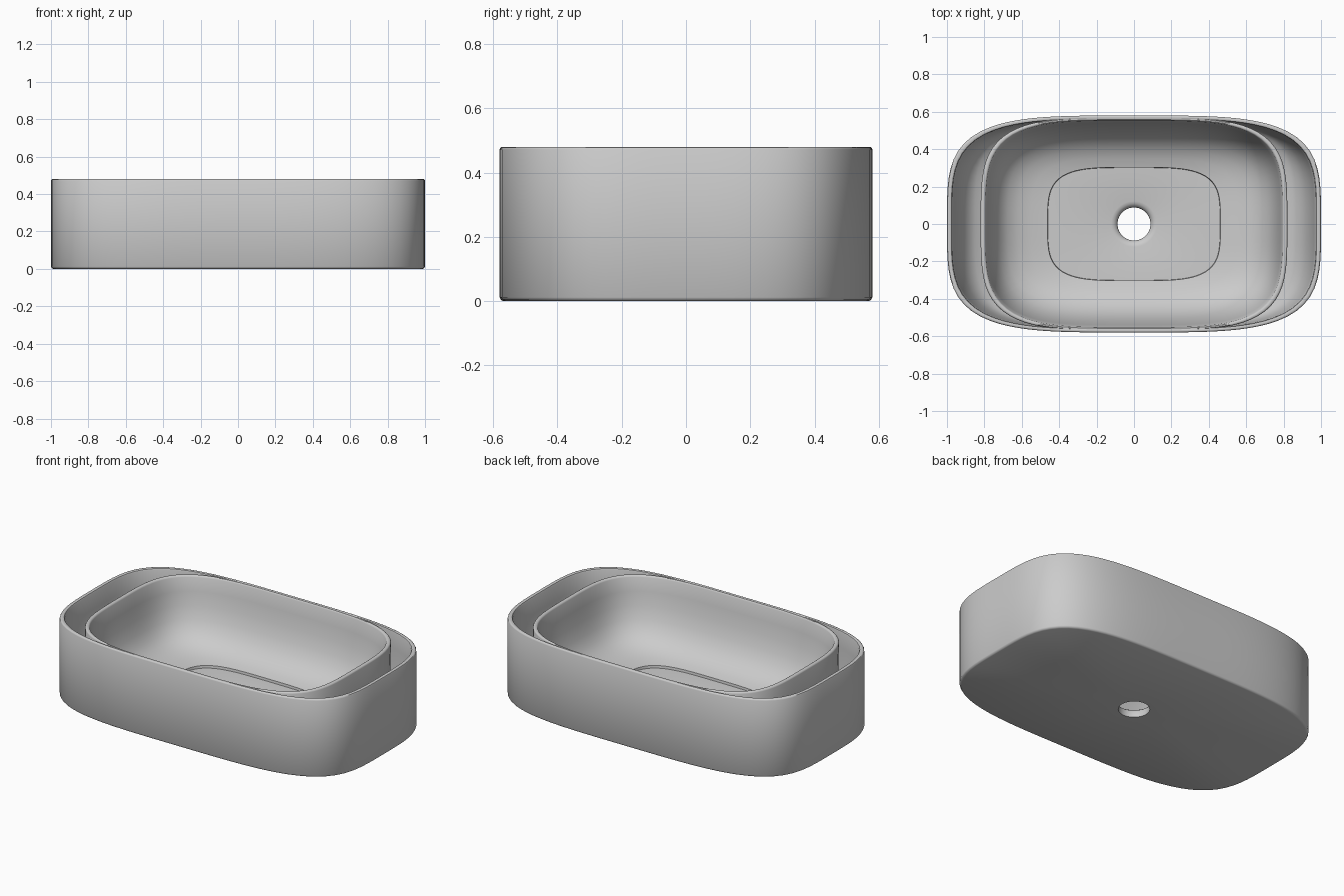
import bpy, bmesh
from math import sin, cos, pi

SEGMENTS = 128


def ring_points(a, b, z, n):
    """Superellipse outline sampled evenly by direction."""
    pts = []
    for i in range(SEGMENTS):
        t = 2 * pi * i / SEGMENTS
        r = (abs(cos(t) / a) ** n + abs(sin(t) / b) ** n) ** (-1 / n)
        pts.append((r * cos(t), r * sin(t), z))
    return pts


def loft(name, rings):
    """Skin a stack of superellipse rings (half x, half y, z, exponent)."""
    bm = bmesh.new()
    loops = [[bm.verts.new(p) for p in ring_points(*r)] for r in rings]
    for lo, hi in zip(loops, loops[1:]):
        for i in range(SEGMENTS):
            j = (i + 1) % SEGMENTS
            bm.faces.new((lo[i], lo[j], hi[j], hi[i]))
    me = bpy.data.meshes.new(name)
    bm.to_mesh(me)
    bm.free()
    ob = bpy.data.objects.new(name, me)
    bpy.context.collection.objects.link(ob)
    bpy.ops.object.select_all(action='DESELECT')
    ob.select_set(True)
    bpy.context.view_layer.objects.active = ob
    bpy.ops.object.shade_smooth_by_angle(angle=0.7)
    return ob


N = 3.9     # squareness of the outlines
HOLE = 0.088

# outer shell: underside, straight wall, rounded rim, sloping end pockets
loft("outer_shell", [
    (HOLE, HOLE, 0.0, 2),
    (0.988, 0.568, 0.0, N), (0.996, 0.576, 0.004, N), (1.0, 0.58, 0.012, N),
    (1.0, 0.58, 0.472, N), (0.997, 0.577, 0.478, N), (0.992, 0.573, 0.48, N),
    (0.982, 0.565, 0.48, N), (0.977, 0.562, 0.478, N), (0.973, 0.56, 0.47, N),
    (0.962, 0.56, 0.38, N), (0.945, 0.559, 0.29, N), (0.92, 0.558, 0.21, N),
    (0.89, 0.557, 0.155, N), (0.85, 0.556, 0.12, N), (0.80, 0.555, 0.10, N),
])

# inner basin: outside wall, rounded rim, bowl, recessed floor, drain hole
loft("inner_basin", [
    (0.81, 0.565, 0.07, N), (0.82, 0.57, 0.47, N),
    (0.817, 0.568, 0.476, N), (0.812, 0.565, 0.479, N),
    (0.802, 0.558, 0.479, N), (0.797, 0.555, 0.476, N), (0.794, 0.552, 0.47, N),
    (0.782, 0.54, 0.39, N), (0.767, 0.523, 0.31, N), (0.745, 0.498, 0.235, N),
    (0.715, 0.468, 0.18, N), (0.675, 0.433, 0.14, N), (0.62, 0.395, 0.112, N),
    (0.55, 0.35, 0.092, N), (0.462, 0.303, 0.08, N),
    (0.46, 0.301, 0.065, N),
    (0.122, 0.122, 0.06, 2), (0.108, 0.108, 0.057, 2),
    (0.096, 0.096, 0.048, 2), (HOLE, HOLE, 0.035, 2), (HOLE, HOLE, 0.0, 2),
])
